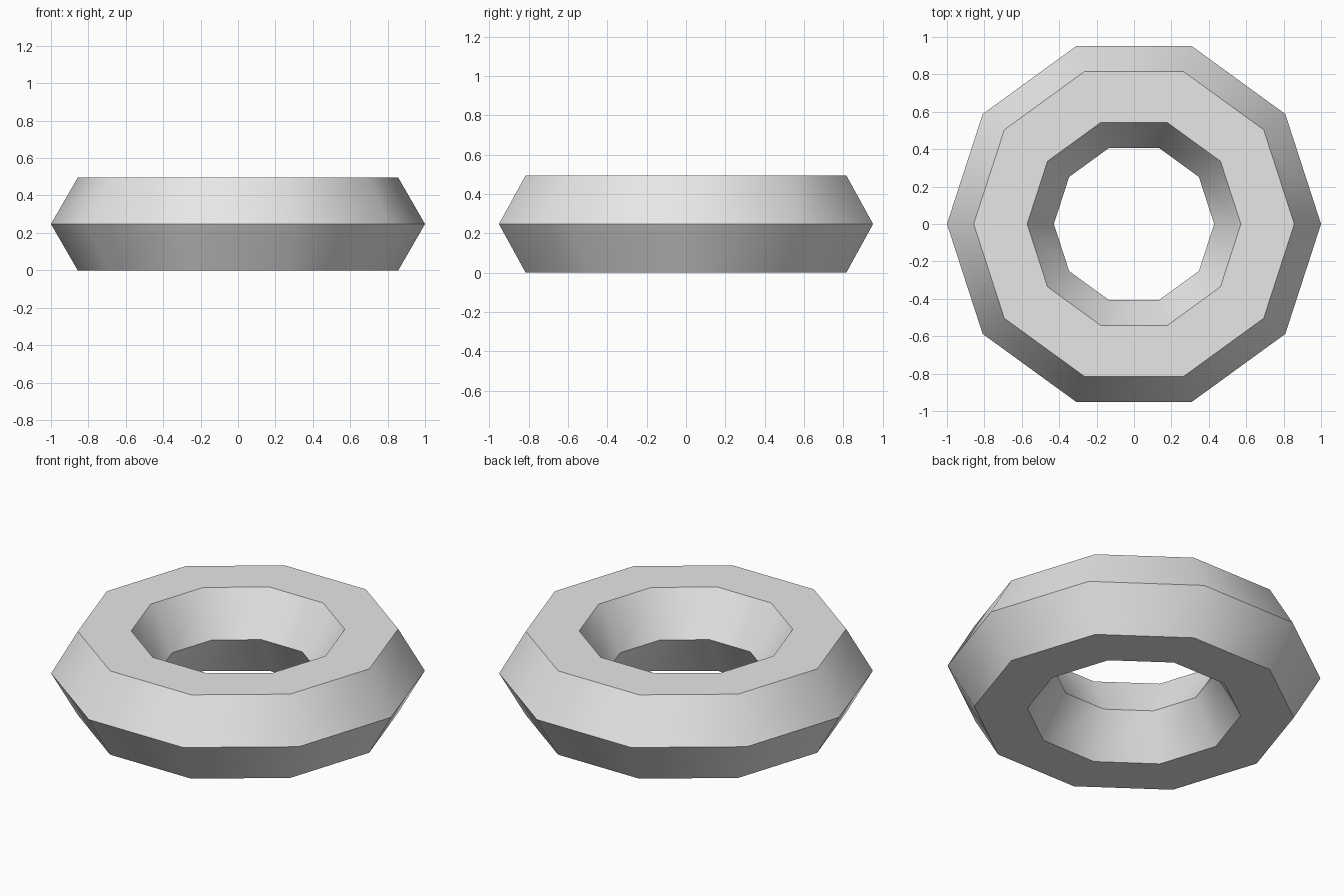
import bpy
from math import radians, sin, pi

# Remove the default cube
cube = bpy.data.objects.get("Cube")
if cube:
    bpy.data.objects.remove(cube, do_unlink=True)

# Plain grey material
GREY = (0.8, 0.8, 0.8, 1.0)
grey = bpy.data.materials.new("light_grey")
grey.use_nodes = True
grey.diffuse_color = GREY
shader = next(n for n in grey.node_tree.nodes if n.type == 'BSDF_PRINCIPLED')
shader.inputs["Base Color"].default_value = GREY

# Ten-sided ring with a hexagonal cross-section, resting on its flat underside
outer_radius = 1.0
tube_radius = outer_radius * 2 / 7
bpy.ops.mesh.primitive_torus_add(
    major_segments=10,
    minor_segments=6,
    major_radius=outer_radius - tube_radius,
    minor_radius=tube_radius,
    location=(0, 0, tube_radius * sin(pi / 3)),
)
ring = bpy.context.object
ring.name = "faceted_ring"
ring.data.materials.append(grey)

# Soft around the ring, crisp along the cross-section corners
bpy.ops.object.shade_smooth_by_angle(angle=radians(45))
